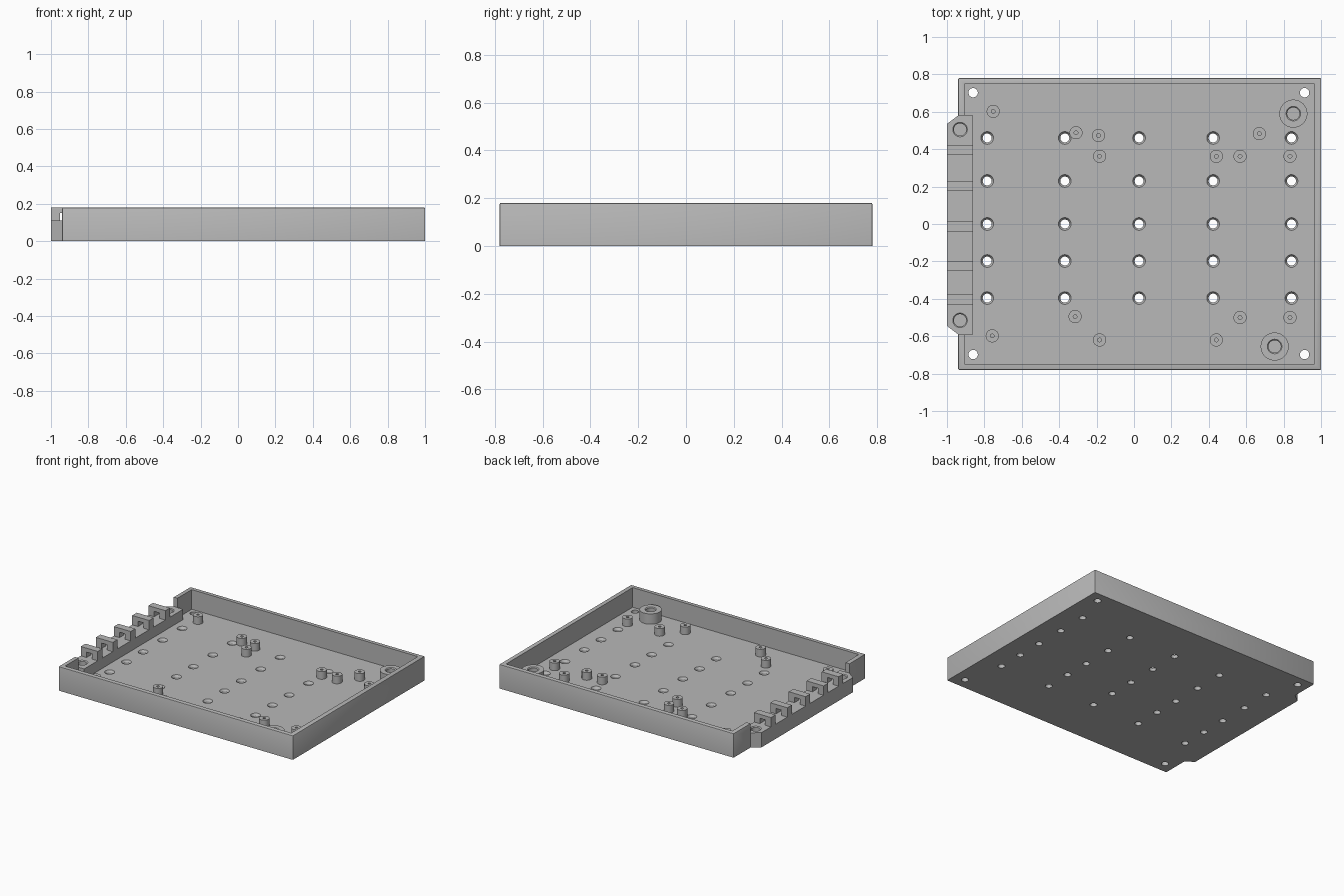
import bpy
import bmesh
import math
from mathutils import Matrix

cube = bpy.data.objects.get("Cube")
if cube:
    bpy.data.objects.remove(cube, do_unlink=True)

grey = bpy.data.materials.new("plain grey")
grey.use_nodes = True
GREY = (0.48, 0.48, 0.48, 1)
grey.diffuse_color = GREY
grey.node_tree.nodes["Principled BSDF"].inputs["Base Color"].default_value = GREY

FLOOR, BLOCK, TOP = 0.033, 0.11, 0.18


def finish(name, bm):
    """Turn a bmesh into a grey object."""
    bmesh.ops.recalc_face_normals(bm, faces=bm.faces)
    mesh = bpy.data.meshes.new(name)
    bm.to_mesh(mesh)
    bm.free()
    obj = bpy.data.objects.new(name, mesh)
    bpy.context.collection.objects.link(obj)
    mesh.materials.append(grey)
    return obj


def prism(name, points, z0, z1):
    """Extrude an outline in plan upward."""
    bm = bmesh.new()
    face = bm.faces.new([bm.verts.new((x, y, z0)) for x, y in points])
    new = bmesh.ops.extrude_face_region(bm, geom=[face])["geom"]
    verts = [v for v in new if isinstance(v, bmesh.types.BMVert)]
    bmesh.ops.translate(bm, verts=verts, vec=(0, 0, z1 - z0))
    return finish(name, bm)


def box(name, x0, x1, y0, y1, z0, z1):
    return prism(name, [(x0, y0), (x1, y0), (x1, y1), (x0, y1)], z0, z1)


def lathe(name, profile, spots, segments=32):
    """Revolve a closed (radius, height) profile at every spot."""
    bm = bmesh.new()
    for x, y in spots:
        rings = []
        for r, z in profile:
            if r == 0:
                rings.append([bm.verts.new((x, y, z))] * segments)
            else:
                turn = [2 * math.pi * i / segments for i in range(segments)]
                rings.append([bm.verts.new((x + r * math.cos(a), y + r * math.sin(a), z))
                              for a in turn])
        for low, high in zip(rings, rings[1:]):
            for i in range(segments):
                j = (i + 1) % segments
                corners = dict.fromkeys((low[i], low[j], high[j], high[i]))
                bm.faces.new(list(corners))
    return finish(name, bm)


def apply_modifier(obj, mod):
    bpy.context.view_layer.objects.active = obj
    bpy.ops.object.modifier_apply(modifier=mod.name)


def combine(obj, other, operation):
    """Apply a boolean and discard the second object."""
    mod = obj.modifiers.new("cut", 'BOOLEAN')
    mod.operation = operation
    mod.solver = 'EXACT'
    mod.object = other
    other.hide_render = True
    apply_modifier(obj, mod)
    bpy.data.objects.remove(other, do_unlink=True)


def smooth(obj):
    bpy.ops.object.select_all(action='DESELECT')
    obj.select_set(True)
    bpy.context.view_layer.objects.active = obj
    bpy.ops.object.shade_smooth_by_angle(angle=math.radians(30))


# Tray shell with softened outer edges
tray = box("tray", -0.94, 1, -0.78, 0.78, 0, TOP)
bm = bmesh.new()
bm.from_mesh(tray.data)
edges = [e for e in bm.edges if max(v.co.z for v in e.verts) > 0.1]
bmesh.ops.bevel(bm, geom=edges, offset=0.005, segments=2, affect='EDGES', profile=0.5)
bm.to_mesh(tray.data)
bm.free()
combine(tray, box("cavity", -0.907, 0.965, -0.748, 0.748, FLOOR, 0.3), 'DIFFERENCE')
combine(tray, box("side_opening", -1.1, -0.88, -0.59, 0.58, FLOOR, 0.3), 'DIFFERENCE')

# Raised cable block filling the side opening
outline = [(-0.86, -0.59), (-0.94, -0.59), (-1, -0.545),
           (-1, 0.535), (-0.94, 0.58), (-0.86, 0.58)]
combine(tray, prism("cable_block", outline, 0, BLOCK), 'UNION')

# Blind screw holes in the block
screw_cut = [(0, 0.03), (0.033, 0.03), (0.033, BLOCK - 0.006),
             (0.039, BLOCK), (0.039, 0.2), (0, 0.2)]
combine(tray, lathe("screw_holes", screw_cut, [(-0.93, 0.505), (-0.93, -0.515)]), 'DIFFERENCE')

# Countersunk floor holes in a grid
grid = [(x, y) for x in (-0.785, -0.37, 0.027, 0.423, 0.842)
        for y in (0.46, 0.23, 0, -0.198, -0.396)]
sink_cut = [(0, -0.1), (0.024, -0.1), (0.024, 0.018), (0.034, FLOOR), (0.034, 0.1), (0, 0.1)]
combine(tray, lathe("grid_holes", sink_cut, grid), 'DIFFERENCE')

# Plain corner holes
corners = [(x, y) for x in (-0.86, 0.912) for y in (-0.698, 0.702)]
plain_cut = [(0, -0.1), (0.025, -0.1), (0.025, 0.1), (0, 0.1)]
combine(tray, lathe("corner_holes", plain_cut, corners), 'DIFFERENCE')
smooth(tray)

# Small drilled standoffs
pegs = [(-0.753, 0.602), (-0.31, 0.488), (-0.19, 0.473), (-0.184, 0.362),
        (0.44, 0.362), (0.567, 0.362), (0.67, 0.483), (0.834, 0.362),
        (-0.758, -0.598), (-0.315, -0.495), (-0.184, -0.62), (0.44, -0.62),
        (0.567, -0.5), (0.834, -0.5)]
peg_profile = [(0, FLOOR + 0.002), (0.01, FLOOR + 0.002), (0.01, 0.09),
               (0.035, 0.09), (0.035, FLOOR - 0.005), (0, FLOOR - 0.005)]
smooth(lathe("standoffs", peg_profile, pegs, 24))

# Large screw bosses
boss_profile = [(0, FLOOR + 0.002), (0.033, FLOOR + 0.002), (0.033, BLOCK - 0.006),
                (0.039, BLOCK), (0.075, BLOCK), (0.075, FLOOR - 0.005), (0, FLOOR - 0.005)]
smooth(lathe("screw_bosses", boss_profile, [(0.852, 0.59), (0.752, -0.655)], 40))

# Row of arched cable tie bridges
arch = [(-1, BLOCK - 0.004), (-1, TOP), (-0.86, TOP), (-0.86, BLOCK - 0.004),
        (-0.907, BLOCK - 0.004), (-0.907, 0.15), (-0.952, 0.15), (-0.952, BLOCK - 0.004)]
for number, y in enumerate((0.396, 0.204, -0.013, -0.225, -0.403), 1):
    bridge = prism(f"cable_bridge_{number}", arch, -0.027, 0.027)
    bridge.data.transform(Matrix.Translation((0, y, 0)) @ Matrix.Rotation(math.pi / 2, 4, 'X'))
